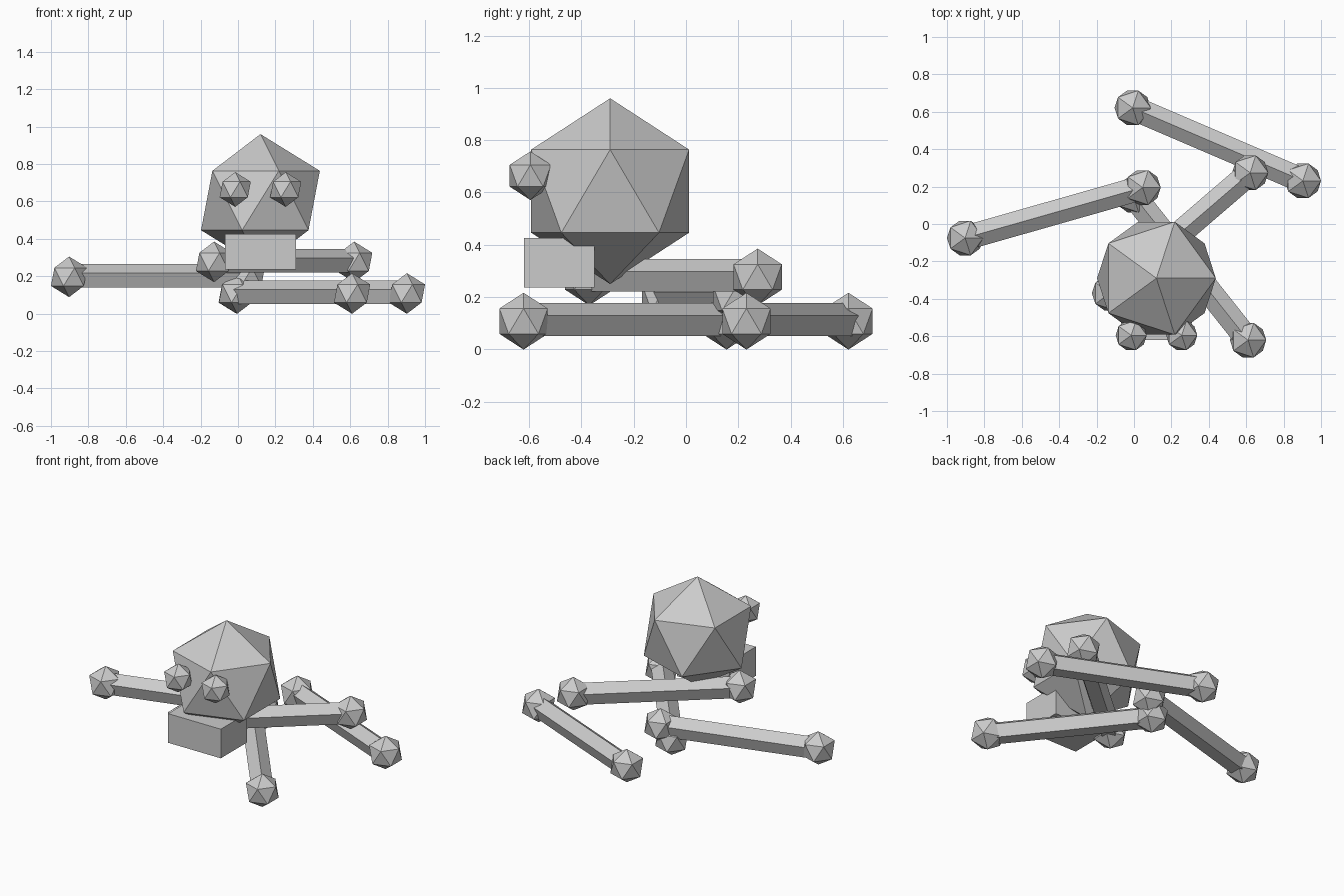
import bpy
import bmesh
from mathutils import Matrix, Vector

cube = bpy.data.objects.get("Cube")
if cube:
    bpy.data.objects.remove(cube, do_unlink=True)

# One plain grey for every part
grey = bpy.data.materials.new("plain grey")
grey.use_nodes = True
colour = (0.6, 0.6, 0.6, 1)
grey.diffuse_color = colour
grey.node_tree.nodes["Principled BSDF"].inputs["Base Color"].default_value = colour


def finish(name, bm):
    mesh = bpy.data.meshes.new(name)
    bm.to_mesh(mesh)
    bm.free()
    mesh.materials.append(grey)
    obj = bpy.data.objects.new(name, mesh)
    bpy.context.collection.objects.link(obj)


def ball(name, centre, radius):
    bm = bmesh.new()
    bmesh.ops.create_icosphere(bm, subdivisions=1, radius=radius,
                               matrix=Matrix.Translation(centre))
    finish(name, bm)


def box(name, centre, size):
    bm = bmesh.new()
    bmesh.ops.create_cube(bm, size=1, matrix=Matrix.LocRotScale(centre, None, size))
    finish(name, bm)


def bar(name, start, end, radius):
    """Five-sided bar between two points, with one ridge on top."""
    along = (end - start).normalized()
    up = Vector((0, 0, 1))
    side = up.cross(along)
    turn = Matrix((side, up, along)).transposed().to_4x4()
    bm = bmesh.new()
    bmesh.ops.create_cone(bm, cap_ends=True, segments=5, radius1=radius, radius2=radius,
                          depth=(end - start).length,
                          matrix=Matrix.Translation((start + end) / 2) @ turn)
    finish(name, bm)


# Head, eyes and jaw
ball("head", Vector((0.12, -0.29, 0.605)), 0.355)
for side, x in (("right", -0.015), ("left", 0.255)):
    ball(side + "_eye", Vector((x, -0.595, 0.664)), 0.093)
box("jaw", Vector((0.12, -0.485, 0.331)), Vector((0.38, 0.27, 0.19)))

# Loose bones: each has a level, and the x, y of both knobs
bones = {
    "back_bone": (0.108, (-0.007, 0.621), (0.903, 0.231)),
    "front_bone": (0.108, (0.61, -0.621), (-0.005, 0.155)),
    "side_bone": (0.197, (-0.903, -0.075), (0.046, 0.195)),
    "top_bone": (0.277, (0.621, 0.274), (-0.128, -0.37)),
}
for name, (z, *ends) in bones.items():
    start, end = (Vector((x, y, z)) for x, y in ends)
    bar(name + "_shaft", start, end, 0.069)
    ball(name + "_knob_a", start, 0.1085)
    ball(name + "_knob_b", end, 0.1085)
